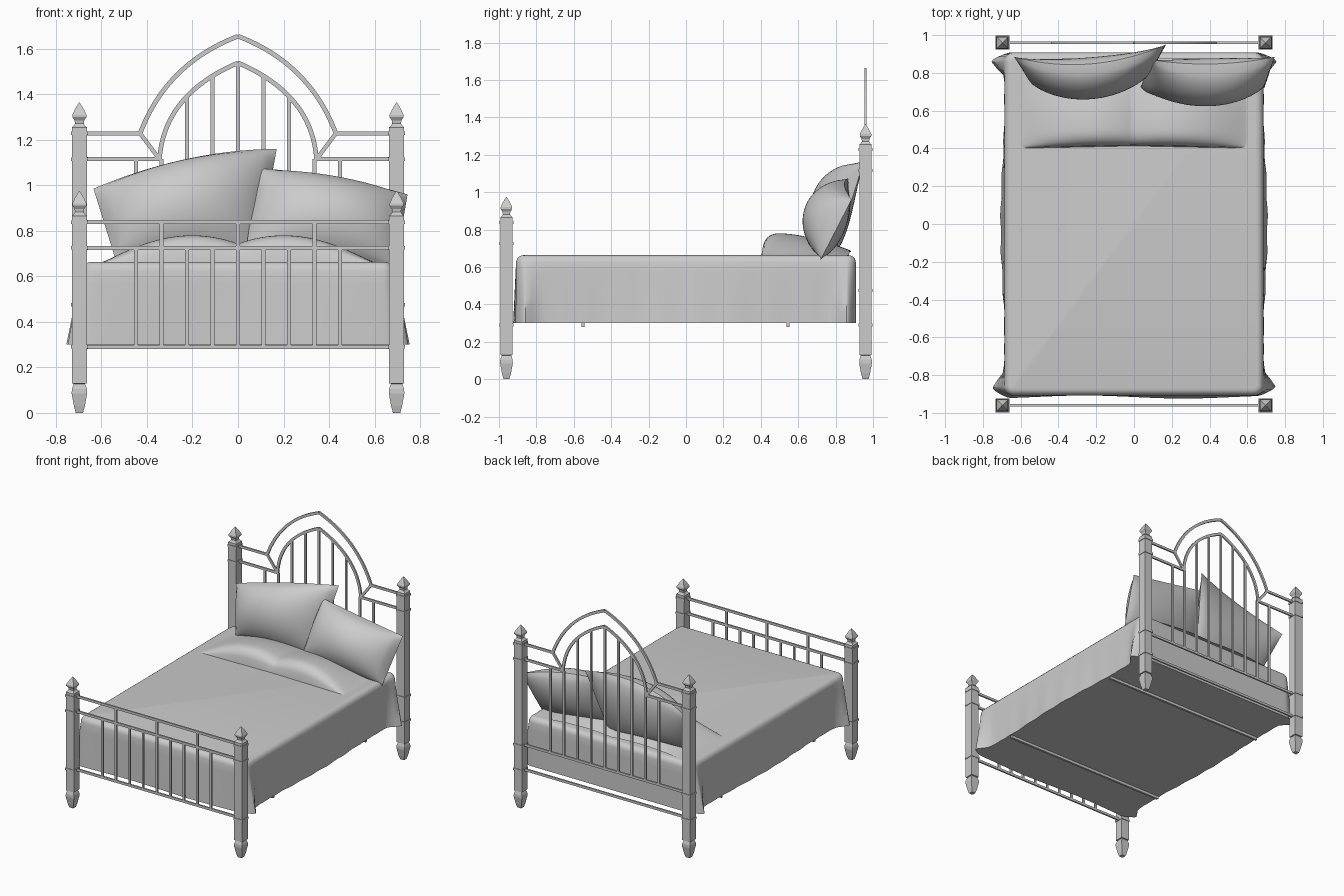
import bpy, math
from mathutils import Vector

cube = bpy.data.objects.get("Cube")
if cube:
    bpy.data.objects.remove(cube, do_unlink=True)

grey = bpy.data.materials.new("plain_grey")
grey.use_nodes = True
colour = (0.6, 0.6, 0.6, 1)
grey.diffuse_color = colour
grey.node_tree.nodes["Principled BSDF"].inputs["Base Color"].default_value = colour


def make(name, verts, faces, smooth=False):
    mesh = bpy.data.meshes.new(name)
    mesh.from_pydata(verts, [], faces)
    mesh.materials.append(grey)
    obj = bpy.data.objects.new(name, mesh)
    bpy.context.collection.objects.link(obj)
    if smooth:
        bpy.ops.object.select_all(action='DESELECT')
        obj.select_set(True)
        bpy.context.view_layer.objects.active = obj
        bpy.ops.object.shade_smooth_by_angle(angle=math.radians(40))
    return obj


def loft(rings):
    """Join equal closed rings and cap both ends."""
    n = len(rings[0])
    verts = [p for ring in rings for p in ring]
    faces = [(k * n + i, k * n + (i + 1) % n, (k + 1) * n + (i + 1) % n, (k + 1) * n + i)
             for k in range(len(rings) - 1) for i in range(n)]
    faces.append(tuple(reversed(range(n))))
    faces.append(tuple(range(len(verts) - n, len(verts))))
    return verts, faces


def square_loft(name, x, y, profile):
    corners = [(-1, -1), (1, -1), (1, 1), (-1, 1)]
    return make(name, *loft([[(x + a * h, y + b * h, z) for a, b in corners]
                             for z, h in profile]))


def bar(name, y, points, half=0.009, depth=0.006, smooth=False):
    """Sweep a flat rectangular bar along (x, z) points."""
    pts = [Vector(p) for p in points]
    rings = []
    for i, p in enumerate(pts):
        t = (pts[min(i + 1, len(pts) - 1)] - pts[max(i - 1, 0)]).normalized()
        n = Vector((-t.y, t.x)) * half
        rings.append([(p.x + s * n.x, y + d * depth, p.y + s * n.y)
                      for s, d in ((1, -1), (1, 1), (-1, 1), (-1, -1))])
    return make(name, *loft(rings), smooth)


def bezier(a, b, c, n=24):
    a, b, c = Vector(a), Vector(b), Vector(c)
    return [a * (1 - t) ** 2 + b * 2 * t * (1 - t) + c * t * t
            for t in (i / n for i in range(n + 1))]


# Posts: tapered foot, square shaft, pointed finial and thin bands
POST_X, POST_Y = 0.697, 0.96
foot = [(0, 0.016), (0.03, 0.024), (0.085, 0.034), (0.105, 0.033), (0.128, 0.025), (0.13, 0.033)]
finial = [(0, 0.033), (0.005, 0.026), (0.016, 0.019), (0.03, 0.021), (0.045, 0.031),
          (0.055, 0.031), (0.08, 0.019), (0.1, 0.007), (0.109, 0.001)]
for side, x in (("left", POST_X), ("right", -POST_X)):
    for end, y, top, bands in (("head", POST_Y, 1.255, (0.29, 0.475, 1.115, 1.228)),
                               ("foot", -POST_Y, 0.866, (0.29, 0.725, 0.838))):
        square_loft(f"{side}_{end}_post", x, y, foot + [(top + z, h) for z, h in finial])
        for z in bands:
            square_loft(f"{side}_{end}_post_band", x, y, [(z - 0.008, 0.037), (z + 0.008, 0.037)])

# Footboard
for z in (0.29, 0.725, 0.838):
    bar("footboard_rail", -POST_Y, [(-0.68, z), (0.68, z)])
for i in range(-4, 5):
    bar("footboard_bar", -POST_Y, [(i * 0.112, 0.29), (i * 0.112, 0.725)], 0.008)
for x in (-0.336, 0, 0.336):
    bar("footboard_upper_bar", -POST_Y, [(x, 0.725), (x, 0.838)], 0.008)

# Headboard: rails, pointed double arch and bars
inner = bezier((0.345, 1.115), (0.325, 1.4), (0, 1.538))
outer = bezier((0.43, 1.228), (0.315, 1.535), (0, 1.655))
for z in (0.29, 0.475):
    bar("headboard_lower_rail", POST_Y, [(-0.68, z), (0.68, z)])
for s in (-1, 1):
    bar("headboard_upper_rail", POST_Y, [(s * 0.68, 1.228), (s * 0.43, 1.228)])
    bar("headboard_middle_rail", POST_Y, [(s * 0.68, 1.115), (s * 0.345, 1.115)])
    bar("headboard_diagonal", POST_Y, [(s * 0.43, 1.228), (s * 0.345, 1.115)])
    for name, arch in (("inner_arch", inner), ("outer_arch", outer)):
        bar(name, POST_Y, [(s * p.x, p.y) for p in arch], 0.01, 0.006, True)
for i in range(-4, 5):
    x = i * 0.112
    top = 1.115 if abs(i) > 2 else min(inner, key=lambda p: abs(p.x - abs(x))).y
    bar("headboard_bar", POST_Y, [(x, 0.475), (x, top)], 0.008)

# Cross slats below the mattress
for y in (-0.55, 0.545):
    bar("cross_slat", y, [(-0.68, 0.29), (0.68, 0.29)], 0.01, 0.008)


# Draped bedcover: rounded rectangle that flares and folds out at the corners
HX, HY, RAD = 0.685, 0.908, 0.05


def outline(inset):
    pts = []
    for cx, cy, start in ((1, 1, 0), (-1, 1, 90), (-1, -1, 180), (1, -1, 270)):
        for k in range(9):
            a = math.radians(start + k * 11.25)
            pts.append(Vector((cx * (HX - RAD) + (RAD - inset) * math.cos(a),
                               cy * (HY - RAD) + (RAD - inset) * math.sin(a))))
    dense = []
    for i, p in enumerate(pts):
        q = pts[(i + 1) % len(pts)]
        steps = 48 if (q - p).length > 0.3 else 2
        dense += [p.lerp(q, k / steps) for k in range(steps)]
    return dense


def drape(p, z):
    t = max(0, (0.64 - z) / 0.34)
    wx = (abs(p.x) / HX) ** 8
    fold = math.exp(-((abs(p.y) - 0.855) / 0.045) ** 2)
    wave = 0.021 * math.cos(p.y * 2.4) ** 2 + 0.003 * math.sin(p.y * 31)
    x = p.x + math.copysign(t * wx * (wave + 0.062 * fold), p.x)
    front = max(0, -p.y / HY) ** 12
    y = p.y - front * t * (0.008 + 0.008 * math.sin(p.x * 6))
    return (x, y, z)


levels = [(0.30, 0), (0.36, 0), (0.43, 0), (0.50, 0), (0.57, 0), (0.625, 0),
          (0.642, 0.004), (0.655, 0.014), (0.661, 0.026), (0.663, 0.038)]
make("bedcover", *loft([[drape(p, z) for p in outline(inset)] for z, inset in levels]), True)


def grid(nu, nv, fn):
    verts = [fn(2 * i / nu - 1, 2 * j / nv - 1) for j in range(nv + 1) for i in range(nu + 1)]
    w = nu + 1
    faces = [(j * w + i, j * w + i + 1, (j + 1) * w + i + 1, (j + 1) * w + i)
             for j in range(nv) for i in range(nu)]
    return verts, faces


# Covered pillows: two soft humps with a crease between them
def hump(u, v):
    x = 0.61 * u
    s = (v + 1) / 2
    across = max(0, 1 - (abs(abs(x) - 0.2) / 0.41) ** 2) ** 1.2
    if abs(x) < 0.2:
        across = 1 - 0.3 * (1 - abs(x) / 0.2) ** 2
    along = min(1, math.sqrt(max(0, 1 - (1 - s / 0.3) ** 2))) if s < 0.3 else 1 - 0.75 * ((s - 0.3) / 0.7) ** 2
    y = 0.4 + 0.013 * (1 - abs(u)) + 0.47 * s ** 1.4
    return (x, y, 0.658 + 0.122 * across * along)


make("covered_pillows", *grid(48, 24, hump), True)


# Leaning pillows: bowed quad seam with a soft bulge on each side
def pillow(name, bl, br, tr, tl, bow, front, back):
    bl, br, tr, tl = map(Vector, (bl, br, tr, tl))
    normal = (br + tr - bl - tl).cross(tl + tr - bl - br).normalized()

    def surface(amount):
        def fn(u, v):
            a, b = (u + 1) / 2, (v + 1) / 2
            p = bl.lerp(br, a).lerp(tl.lerp(tr, a), b)
            p += Vector((0, -bow, bow * 0.6)) * (1 - u * u) * b
            puff = ((1 - u * u) * (1 - v * v)) ** 0.6
            return tuple(p + normal * puff * amount)
        return fn

    v1, f1 = grid(28, 24, surface(front))
    v2, f2 = grid(28, 24, surface(-back))
    n = len(v1)
    make(name, v1 + v2, f1 + [tuple(n + i for i in reversed(f)) for f in f2], True)


pillow("right_pillow", (-0.54, 0.74, 0.68), (0.08, 0.79, 0.66),
       (0.17, 0.95, 1.16), (-0.635, 0.885, 0.985), 0.07, 0.15, 0.07)
pillow("left_pillow", (0.03, 0.71, 0.69), (0.69, 0.72, 0.64),
       (0.745, 0.885, 0.96), (0.09, 0.87, 1.075), 0.03, 0.16, 0.08)
